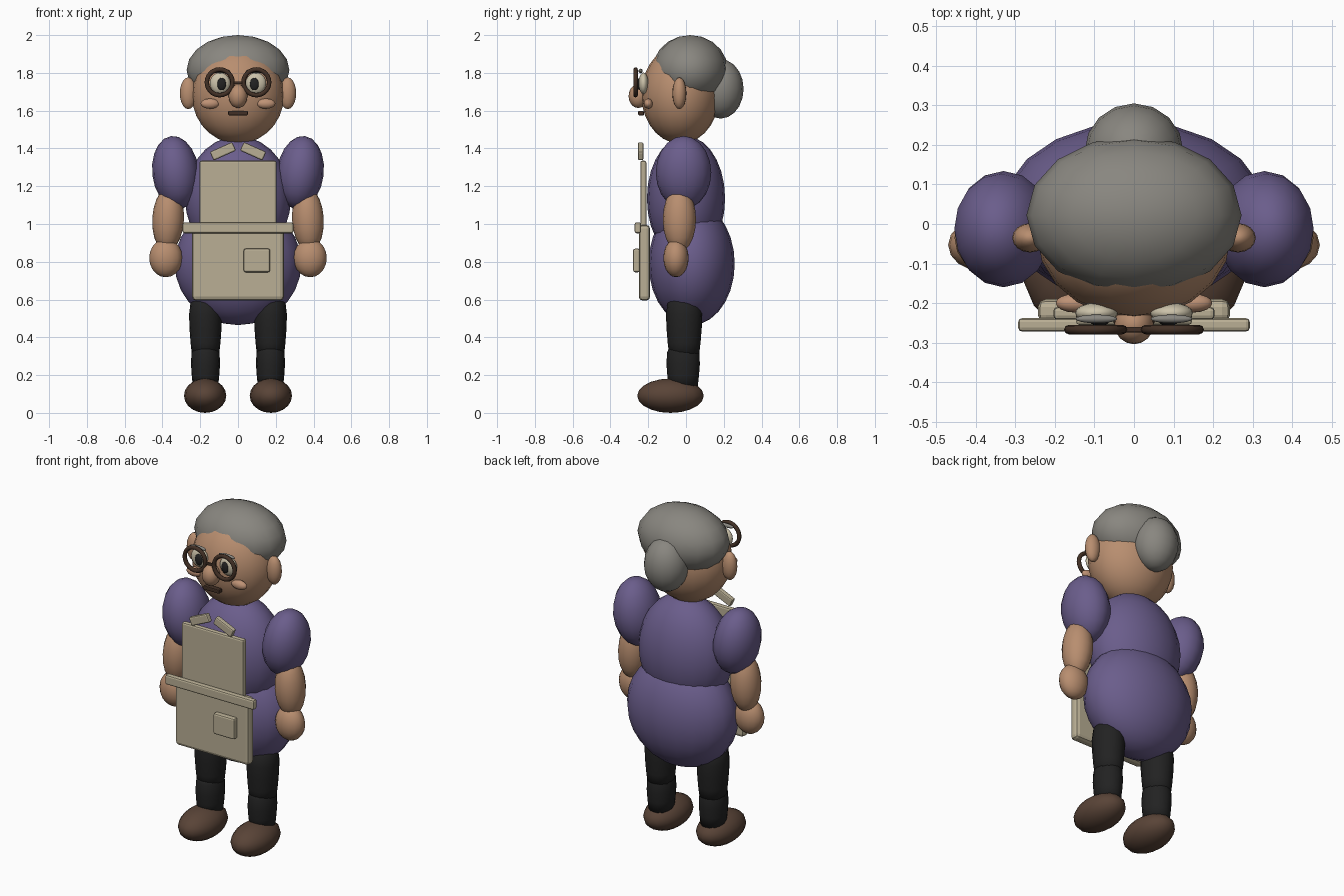
import bpy, bmesh, math
from mathutils import Matrix, Vector

if "Cube" in bpy.data.objects:
    bpy.data.objects.remove(bpy.data.objects["Cube"])


def material(name, rgb):
    m = bpy.data.materials.new(name)
    m.diffuse_color = (*rgb, 1)
    m.use_nodes = True
    m.node_tree.nodes["Principled BSDF"].inputs["Base Color"].default_value = m.diffuse_color
    return m


SKIN = material("skin", (0.48, 0.27, 0.16))
BLUSH = material("blush", (0.52, 0.29, 0.18))
PURPLE = material("purple_dress", (0.145, 0.11, 0.26))
BEIGE = material("beige_apron", (0.49, 0.43, 0.30))
GREY = material("grey_hair", (0.25, 0.24, 0.215))
BLACK = material("black_stocking", (0.016, 0.016, 0.016))
SHOE = material("brown_shoe", (0.10, 0.057, 0.038))
FRAME = material("dark_brown_frame", (0.055, 0.03, 0.019))
WHITE = material("eye_white", (0.60, 0.54, 0.40))


def finish(name, bm, mat, smooth=True):
    bmesh.ops.recalc_face_normals(bm, faces=bm.faces[:])
    for f in bm.faces:
        f.smooth = smooth
    me = bpy.data.meshes.new(name)
    bm.to_mesh(me)
    bm.free()
    me.materials.append(mat)
    ob = bpy.data.objects.new(name, me)
    bpy.context.collection.objects.link(ob)
    return ob


def ball(name, loc, radii, mat, tilt=0, seg=16, rings=10):
    """Ellipsoid, tilted in degrees about the y axis."""
    bm = bmesh.new()
    bmesh.ops.create_uvsphere(bm, u_segments=seg, v_segments=rings, radius=1)
    bm.transform(Matrix.Translation(loc) @ Matrix.Rotation(math.radians(tilt), 4, 'Y')
                 @ Matrix.Diagonal((*radii, 1)))
    return finish(name, bm, mat)


def box(name, loc, size, mat, bevel=0.01, tilt=0):
    """Box with bevelled edges, tilted in degrees about the y axis."""
    bm = bmesh.new()
    bmesh.ops.create_cube(bm, size=1)
    bm.transform(Matrix.Diagonal((*size, 1)))
    bmesh.ops.bevel(bm, geom=bm.edges[:], offset=bevel, segments=2,
                    profile=0.5, affect='EDGES')
    bm.transform(Matrix.Translation(loc) @ Matrix.Rotation(math.radians(tilt), 4, 'Y'))
    return finish(name, bm, mat, False)


def lathe(name, loc, profile, mat, y_scale=1, seg=16):
    """Closed stack of rings from (radius, z) points."""
    bm = bmesh.new()
    rings = [[bm.verts.new((r * math.cos(2 * math.pi * i / seg),
                            r * y_scale * math.sin(2 * math.pi * i / seg), z))
              for i in range(seg)] for r, z in profile]
    for a, b in zip(rings, rings[1:]):
        for i in range(seg):
            j = (i + 1) % seg
            bm.faces.new((a[i], a[j], b[j], b[i]))
    bm.faces.new(rings[0])
    bm.faces.new(rings[-1])
    bm.transform(Matrix.Translation(loc))
    return finish(name, bm, mat)


def ring(name, loc, major, minor, mat, seg=24, sides=8):
    """Torus facing the front."""
    bm = bmesh.new()
    loops = []
    for i in range(seg):
        a = 2 * math.pi * i / seg
        loops.append([])
        for k in range(sides):
            b = 2 * math.pi * k / sides
            r = major + minor * math.cos(b)
            p = Vector((r * math.cos(a), minor * math.sin(b), r * math.sin(a)))
            loops[-1].append(bm.verts.new(p + Vector(loc)))
    for i in range(seg):
        for k in range(sides):
            a, b, n = loops[i], loops[(i + 1) % seg], (k + 1) % sides
            bm.faces.new((a[k], a[n], b[n], b[k]))
    return finish(name, bm, mat)


# Body
ball("torso", (0, 0, 1.135), (0.28, 0.207, 0.33), PURPLE, seg=20, rings=14)
ball("hips", (0, 0.03, 0.79), (0.335, 0.228, 0.325), PURPLE, seg=20, rings=14)

# Head, hair and bun
ball("head", (0, -0.03, 1.685), (0.245, 0.207, 0.26), SKIN, seg=20, rings=14)
ball("hair", (0, 0.022, 1.815), (0.272, 0.2, 0.185), GREY)
ball("hair_bun", (0, 0.183, 1.715), (0.125, 0.122, 0.157), GREY)

# Face
ball("nose", (0, -0.253, 1.677), (0.05, 0.051, 0.063), SKIN)
box("mouth", (0, -0.238, 1.587), (0.104, 0.03, 0.024), FRAME, 0.005)
box("glasses_bridge", (0, -0.267, 1.747), (0.06, 0.014, 0.014), FRAME, 0.003)

# Parts on both sides
for side, s in (("left", -1), ("right", 1)):
    ball(f"{side}_ear", (s * 0.263, -0.035, 1.692), (0.045, 0.037, 0.084), SKIN)
    ball(f"{side}_cheek", (s * 0.148, -0.2, 1.637), (0.05, 0.024, 0.027), BLUSH)
    ball(f"{side}_eye", (s * 0.095, -0.225, 1.745), (0.054, 0.026, 0.057), WHITE)
    ball(f"{side}_pupil", (s * 0.087, -0.246, 1.741), (0.024, 0.012, 0.033), BLACK)
    ball(f"{side}_eyebrow", (s * 0.095, -0.24, 1.81), (0.053, 0.011, 0.012), GREY)
    ring(f"{side}_glasses_rim", (s * 0.097, -0.267, 1.75), 0.068, 0.012, FRAME)

    # Arm
    ball(f"{side}_sleeve", (s * 0.33, -0.013, 1.272), (0.124, 0.147, 0.195), PURPLE, s * 7)
    ball(f"{side}_forearm", (s * 0.37, -0.035, 1.025), (0.084, 0.088, 0.172), SKIN, s * -3)
    ball(f"{side}_hand", (s * 0.382, -0.053, 0.82), (0.088, 0.067, 0.102), SKIN)

    # Leg and shoe
    lathe(f"{side}_thigh", (s * 0.172, -0.01, 0),
          [(0.05, 0.62), (0.08, 0.58), (0.087, 0.52), (0.085, 0.45),
           (0.079, 0.37), (0.07, 0.29)], BLACK, 1.1)
    lathe(f"{side}_calf", (s * 0.172, -0.015, 0),
          [(0.06, 0.36), (0.074, 0.32), (0.077, 0.26), (0.073, 0.2),
           (0.066, 0.13)], BLACK, 1.15)
    ball(f"{side}_shoe", (s * 0.174, -0.082, 0.091), (0.112, 0.176, 0.091), SHOE)

    # Collar tab
    box(f"{side}_collar_tab", (s * 0.08, -0.24, 1.385), (0.13, 0.03, 0.05), BEIGE, 0.008, s * 24)

# Apron
box("apron_bib", (0, -0.226, 1.15), (0.408, 0.032, 0.37), BEIGE, 0.01)
box("apron_skirt", (0, -0.22, 0.795), (0.486, 0.06, 0.4), BEIGE, 0.02)
box("apron_belt", (0, -0.255, 0.98), (0.586, 0.034, 0.058), BEIGE, 0.01)
box("apron_pocket", (0.1, -0.262, 0.807), (0.14, 0.036, 0.125), BEIGE, 0.01)
